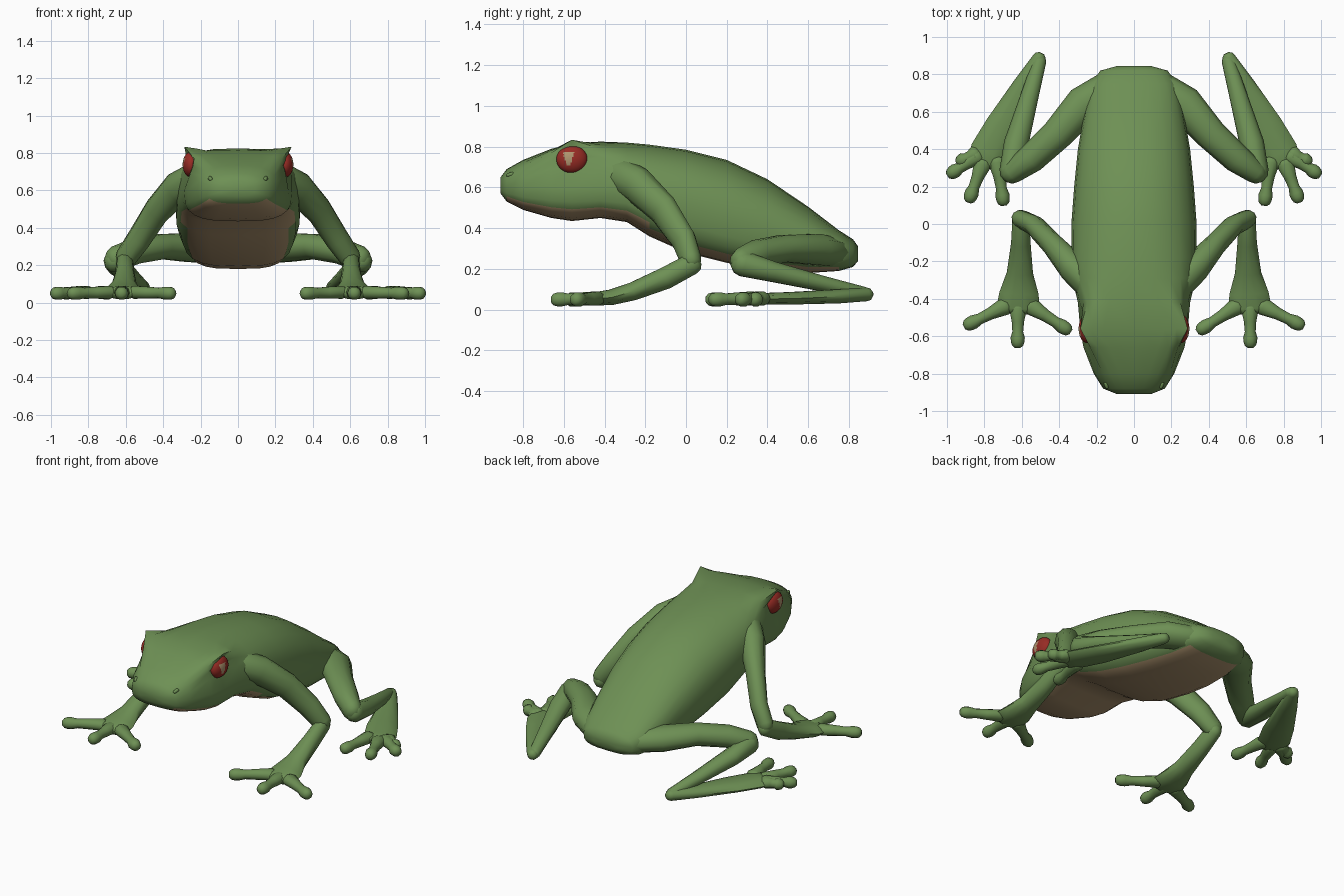
import bpy, bmesh, math
from mathutils import Vector

if "Cube" in bpy.data.objects:
    bpy.data.objects.remove(bpy.data.objects["Cube"], do_unlink=True)


def material(name, rgb):
    mat = bpy.data.materials.new(name)
    mat.use_nodes = True
    mat.diffuse_color = (*rgb, 1)
    mat.node_tree.nodes["Principled BSDF"].inputs["Base Color"].default_value = (*rgb, 1)
    return mat


green = material("leaf green skin", (0.155, 0.28, 0.09))
tan = material("tan belly and pupil", (0.43, 0.30, 0.16))
red = material("red iris", (0.31, 0.025, 0.018))


def finish(bm, name, mats):
    bmesh.ops.recalc_face_normals(bm, faces=bm.faces)
    mesh = bpy.data.meshes.new(name)
    bm.to_mesh(mesh)
    bm.free()
    for mat in mats:
        mesh.materials.append(mat)
    obj = bpy.data.objects.new(name, mesh)
    bpy.context.collection.objects.link(obj)
    bpy.context.view_layer.objects.active = obj
    for other in bpy.context.selected_objects:
        other.select_set(False)
    obj.select_set(True)
    bpy.ops.object.shade_smooth_by_angle(angle=math.radians(60))
    return obj


def loft(bm, rings, paint=lambda k, i: 0):
    """Bridge rings of points and close both ends with a fan."""
    loops = [[bm.verts.new(p) for p in ring] for ring in rings]
    n = len(loops[0])
    for k, (a, b) in enumerate(zip(loops, loops[1:])):
        for i in range(n):
            j = (i + 1) % n
            bm.faces.new((a[i], a[j], b[j], b[i])).material_index = paint(k, i)
    for end in (loops[0], loops[-1]):
        hub = bm.verts.new(sum((v.co for v in end), Vector()) / n)
        for i in range(n):
            bm.faces.new((end[i], end[(i + 1) % n], hub))


def limb(name, points, side, sides=10):
    """Round-ended tube; each point is x, y, z, half width, half height."""
    pos = [Vector((p[0] * side, p[1], p[2])) for p in points]
    rad = [(p[3], p[4]) for p in points]
    start, end = (pos[0] - pos[1]).normalized(), (pos[-1] - pos[-2]).normalized()
    # extra rings round off the two ends
    for direction, at in ((start, 0), (end, -1)):
        base, (w, h) = pos[at], rad[at]
        for reach, shrink in ((0.55, 0.83), (0.9, 0.42)):
            p, r = base + direction * min(w, h) * reach, (w * shrink, h * shrink)
            where = 0 if at == 0 else len(pos)
            pos.insert(where, p)
            rad.insert(where, r)
    rings = []
    for k, p in enumerate(pos):
        t = (pos[min(k + 1, len(pos) - 1)] - pos[max(k - 1, 0)]).normalized()
        across = t.cross(Vector((0, 0, 1))).normalized()
        up = across.cross(t)
        w, h = rad[k]
        angles = [math.tau * i / sides for i in range(sides)]
        rings.append([p + across * w * math.cos(a) + up * h * math.sin(a) for a in angles])
    bm = bmesh.new()
    loft(bm, rings)
    return finish(bm, name, [green])


def digit(name, base, tip, side, z=0.05):
    """Finger or toe with a swollen tip pad."""
    a, b = Vector((*base, z + 0.005)), Vector((*tip, z))
    steps = ((0, 0.048), (0.4, 0.033), (0.7, 0.029), (0.88, 0.038), (1, 0.036))
    limb(name, [(*a.lerp(b, f), r, min(r, 0.036)) for f, r in steps], side)


def power(v, e):
    return math.copysign(abs(v) ** e, v)


# Head and body: y, half width, bottom, widest height, top, roundness of the top
SECTIONS = [
    (-0.91, 0.09, 0.57, 0.61, 0.65, 0.9),
    (-0.88, 0.165, 0.53, 0.605, 0.69, 0.85),
    (-0.80, 0.215, 0.49, 0.60, 0.735, 0.75),
    (-0.66, 0.27, 0.45, 0.60, 0.79, 0.55),
    (-0.56, 0.288, 0.435, 0.60, 0.815, 0.42),
    (-0.42, 0.30, 0.45, 0.60, 0.825, 0.6),
    (-0.29, 0.33, 0.43, 0.59, 0.82, 0.8),
    (-0.18, 0.335, 0.36, 0.56, 0.81, 0.85),
    (0.0, 0.335, 0.28, 0.52, 0.785, 0.9),
    (0.2, 0.32, 0.23, 0.46, 0.735, 0.9),
    (0.4, 0.30, 0.195, 0.40, 0.64, 0.9),
    (0.6, 0.265, 0.18, 0.33, 0.505, 0.9),
    (0.75, 0.23, 0.19, 0.29, 0.39, 0.85),
    (0.82, 0.18, 0.21, 0.28, 0.345, 0.85),
    (0.845, 0.09, 0.24, 0.28, 0.31, 0.9),
]
N = 24
# Brow corner pushed out and up, eye socket pulled in: ring index to (outward, up)
BROW = {1: (-0.035, 0), 2: (-0.03, 0), 3: (0.038, 0.048), 4: (0.01, 0.022)}
rings = []
for y, w, low, mid, top, e in SECTIONS:
    ring = []
    bump = math.exp(-((y + 0.555) / 0.095) ** 2)
    for i in range(N):
        c, s = math.cos(math.tau * i / N), math.sin(math.tau * i / N)
        k = e if s > 0 else 0.62
        height = top - mid if s > 0 else mid - low
        out, up = BROW.get(min(i, abs(N // 2 - i)), (0, 0)) if s > 0 else (0, 0)
        x = w * power(c, k) + math.copysign(out * bump, c) * (1 if out > 0 else -1 if out < 0 else 0)
        if out < 0:
            x = w * power(c, k) - math.copysign(-out * bump, c)
        ring.append((x, y, mid + height * power(s, k) + up * bump))
    rings.append(ring)


def underside(k, i):
    """Belly colour from chin to rump, reaching higher on the throat and chest."""
    reach = 4 if k < 7 else 3
    return int(1 <= k < 12 and 18 - reach <= i < 18 + reach)


bm = bmesh.new()
loft(bm, rings, underside)
finish(bm, "body", [green, tan])

for side, tag in ((1, "left"), (-1, "right")):
    # Eye with a pale pupil patch, narrowing downwards, on the outer side
    bm = bmesh.new()
    bmesh.ops.create_uvsphere(bm, u_segments=64, v_segments=40, radius=1)
    for v in bm.verts:
        v.co = Vector((side * (0.252 + v.co.x * 0.044), -0.56 + v.co.y * 0.076, 0.738 + v.co.z * 0.068))
    for f in bm.faces:
        c = f.calc_center_median()
        half = 0.018 + (c.z - 0.74) * 0.3
        if c.x * side > 0.25 and abs(c.y + 0.577) < half and abs(c.z - 0.74) < 0.032:
            f.material_index = 1
    finish(bm, tag + "_eye", [red, tan])

    limb(tag + "_nostril", [(0.145, -0.872, 0.66, 0.01, 0.01), (0.15, -0.855, 0.665, 0.012, 0.012)], side, 8)

    # Front leg
    limb(tag + "_upper_arm", [(0.19, -0.36, 0.68, 0.09, 0.09), (0.325, -0.235, 0.61, 0.08, 0.09),
                              (0.435, -0.11, 0.49, 0.06, 0.08), (0.53, -0.01, 0.34, 0.055, 0.07),
                              (0.60, 0.025, 0.24, 0.05, 0.06)], side)
    limb(tag + "_forearm", [(0.605, 0.03, 0.225, 0.045, 0.055), (0.605, -0.10, 0.155, 0.052, 0.057),
                            (0.61, -0.26, 0.09, 0.07, 0.047), (0.615, -0.37, 0.06, 0.105, 0.04),
                            (0.62, -0.45, 0.053, 0.115, 0.034)], side)
    for name, base, tip in (("outer", (0.69, -0.44), (0.88, -0.535)),
                            ("middle", (0.62, -0.45), (0.622, -0.63)),
                            ("inner", (0.55, -0.44), (0.365, -0.56))):
        digit(f"{tag}_{name}_finger", base, tip, side)

    # Hind leg folded beside the body
    limb(tag + "_thigh", [(0.13, 0.72, 0.28, 0.10, 0.075), (0.27, 0.64, 0.295, 0.10, 0.08),
                          (0.41, 0.48, 0.30, 0.085, 0.07), (0.55, 0.35, 0.275, 0.078, 0.07),
                          (0.65, 0.275, 0.235, 0.06, 0.07)], side)
    limb(tag + "_shin", [(0.66, 0.28, 0.225, 0.06, 0.065), (0.63, 0.43, 0.185, 0.066, 0.052),
                         (0.565, 0.66, 0.13, 0.05, 0.04), (0.505, 0.87, 0.08, 0.036, 0.034)], side)
    limb(tag + "_foot", [(0.508, 0.885, 0.075, 0.036, 0.035), (0.585, 0.74, 0.065, 0.062, 0.036),
                         (0.70, 0.52, 0.056, 0.095, 0.032), (0.78, 0.38, 0.053, 0.10, 0.03),
                         (0.80, 0.33, 0.052, 0.085, 0.028)], side)
    for name, base, tip in (("outer", (0.84, 0.36), (0.97, 0.275)),
                            ("middle", (0.81, 0.32), (0.875, 0.145)),
                            ("inner", (0.73, 0.33), (0.70, 0.13)),
                            ("small", (0.85, 0.37), (0.92, 0.34))):
        digit(f"{tag}_{name}_toe", base, tip, side)
